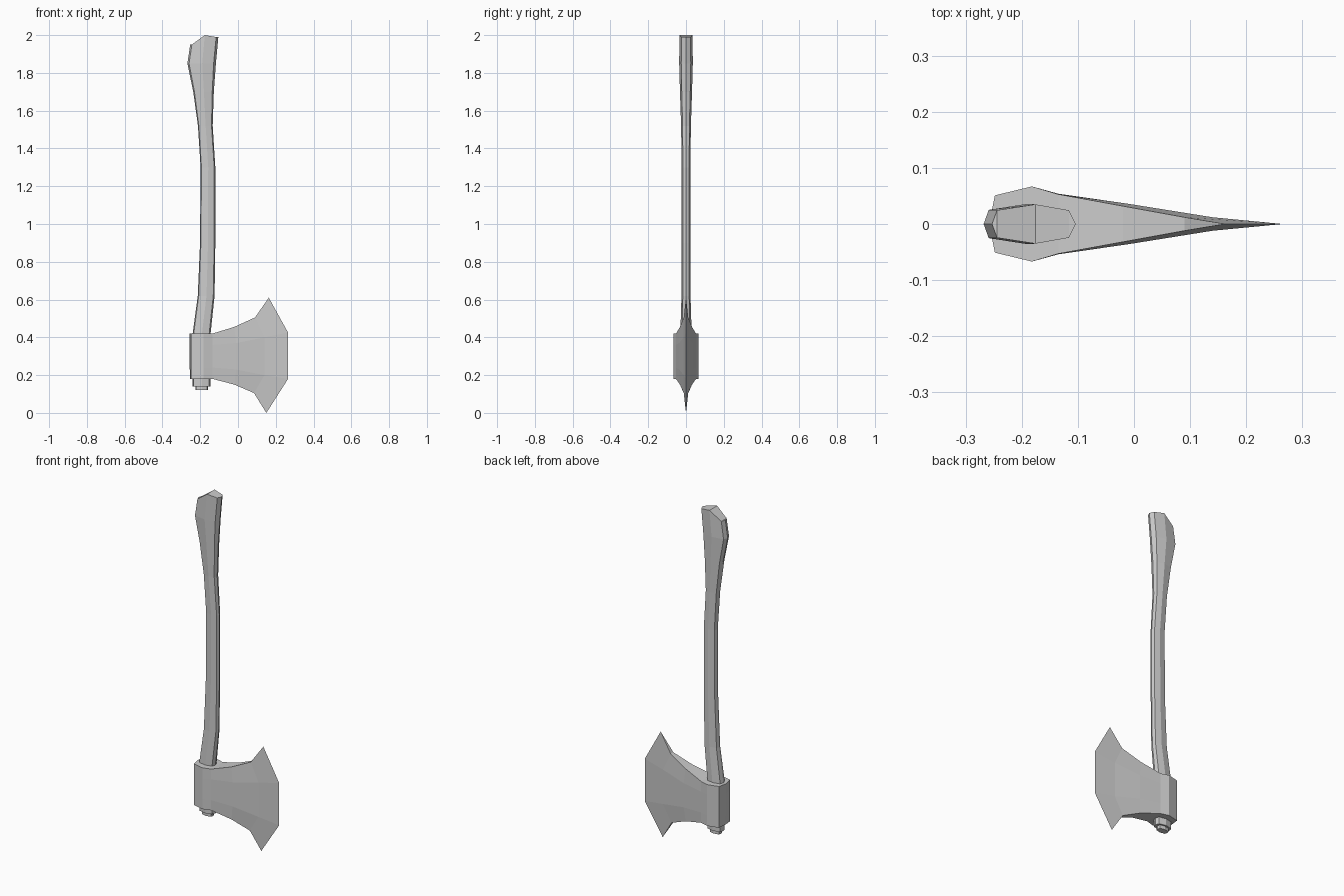
import bpy, bmesh

if "Cube" in bpy.data.objects:
    bpy.data.objects.remove(bpy.data.objects["Cube"])


def loft(name, rings):
    """Skin a list of equal-length closed rings, cap both ends, weld collapsed points."""
    bm = bmesh.new()
    loops = [[bm.verts.new(p) for p in r] for r in rings]
    n = len(loops[0])
    for a, b in zip(loops, loops[1:]):
        for i in range(n):
            j = (i + 1) % n
            bm.faces.new((a[i], a[j], b[j], b[i]))
    # caps are strips of quads joining the +y half to the -y half
    for r in (loops[0], loops[-1]):
        for i in range(n // 2 - 1):
            quad = (r[i], r[i + 1], r[n - 2 - i], r[n - 1 - i])
            bm.faces.new(quad)
    bmesh.ops.remove_doubles(bm, verts=bm.verts, dist=0.0005)
    bmesh.ops.recalc_face_normals(bm, faces=bm.faces)
    me = bpy.data.meshes.new(name)
    bm.to_mesh(me)
    bm.free()
    ob = bpy.data.objects.new(name, me)
    bpy.context.collection.objects.link(ob)
    return ob


def handle_ring(xl, xr, hy, zl, zm=None, zr=None):
    """Flattened octagon between xl and xr; heights may differ left, middle, right."""
    zm = zl if zm is None else zm
    zr = zl if zr is None else zr
    w = xr - xl
    half = [(xl, 0, zl), (xl + 0.06 * w, 0.7 * hy, zl), (xl + 0.52 * w, hy, zm),
            (xr - 0.08 * w, 0.7 * hy, zr), (xr, 0, zr)]
    return half + [(x, -y, z) for x, y, z in reversed(half)]


# Handle, from below the head up to the flared knob
loft("handle", [
    handle_ring(-0.240, -0.145, 0.030, 0.14),
    handle_ring(-0.240, -0.145, 0.030, 0.42),
    handle_ring(-0.213, -0.124, 0.024, 0.62),
    handle_ring(-0.201, -0.120, 0.023, 0.90),
    handle_ring(-0.198, -0.120, 0.023, 1.30),
    handle_ring(-0.212, -0.134, 0.026, 1.52),
    handle_ring(-0.237, -0.128, 0.032, 1.70),
    handle_ring(-0.268, -0.117, 0.036, 1.85),
    handle_ring(-0.253, -0.104, 0.035, 1.95, 2.0, 1.99),
])

# Small plug under the handle
loft("handle_plug", [
    handle_ring(-0.225, -0.160, 0.020, 0.12),
    handle_ring(-0.225, -0.160, 0.020, 0.15),
])


def head_ring(xt, xm, zt, zu, zl, zb, yt, ym, xb=None):
    """Upright slice of the head: top, upper, lower, bottom points on both sides."""
    xb = xt if xb is None else xb
    half = [(xt, yt, zt), (xm, ym, zu), (xm, ym, zl), (xb, yt, zb)]
    return half + [(x, -y, z) for x, y, z in reversed(half)]


# Axe head, from the poll to the cutting edge
loft("axe_head", [
    head_ring(-0.258, -0.256, 0.42, 0.36, 0.24, 0.18, 0, 0, -0.253),
    head_ring(-0.248, -0.248, 0.42, 0.36, 0.24, 0.18, 0.051, 0.051),
    head_ring(-0.182, -0.182, 0.42, 0.36, 0.24, 0.18, 0.067, 0.067),
    head_ring(-0.135, -0.135, 0.42, 0.36, 0.24, 0.18, 0.053, 0.054),
    head_ring(-0.020, -0.010, 0.455, 0.37, 0.23, 0.15, 0.032, 0.036),
    head_ring(0.090, 0.140, 0.505, 0.40, 0.20, 0.105, 0.012, 0.012, 0.085),
    head_ring(0.163, 0.265, 0.61, 0.425, 0.18, 0.0, 0, 0, 0.15),
])
